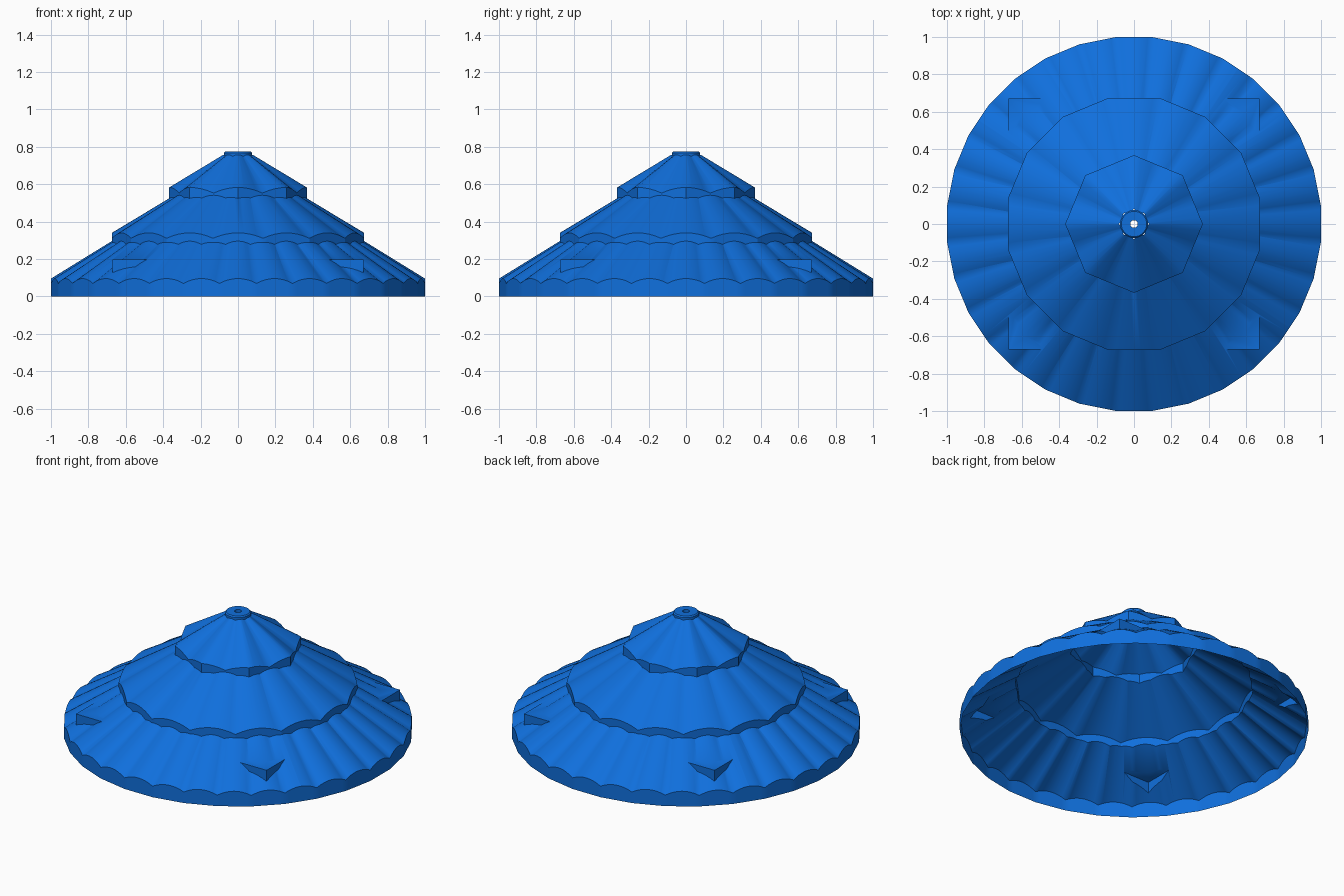
import bpy, bmesh, math

if "Cube" in bpy.data.objects:
    bpy.data.objects.remove(bpy.data.objects["Cube"])

blue = bpy.data.materials.new("roof blue")
blue.diffuse_color = (0.005, 0.16, 0.72, 1)
blue.use_nodes = True
blue.node_tree.nodes["Principled BSDF"].inputs["Base Color"].default_value = blue.diffuse_color


def make_object(name, bm):
    bmesh.ops.recalc_face_normals(bm, faces=bm.faces[:])
    me = bpy.data.meshes.new(name)
    bm.to_mesh(me)
    bm.free()
    me.materials.append(blue)
    ob = bpy.data.objects.new(name, me)
    bpy.context.collection.objects.link(ob)
    return ob


def tier(name, sides, radius, start, z0, valley, crest, apex, crest_on_corner=False, seg=8):
    """Solid polygonal tier whose top is a fan of curved pleats."""
    bm = bmesh.new()
    low, high = [], []
    for i in range(sides):
        a, b = [(start + (i + j) * 2 * math.pi / sides) for j in (0, 1)]
        for s in range(seg):
            k = s / seg
            x = radius * (math.cos(a) * (1 - k) + math.cos(b) * k)
            y = radius * (math.sin(a) * (1 - k) + math.sin(b) * k)
            u = abs(2 * k - 1)
            if crest_on_corner:
                u = 1 - u
            low.append(bm.verts.new((x, y, z0)))
            high.append(bm.verts.new((x, y, valley + (crest - valley) * (1 - u * u))))
    tip = bm.verts.new((0, 0, apex))
    n = len(low)
    bm.faces.new(low[::-1])
    for i in range(n):
        j = (i + 1) % n
        bm.faces.new((low[i], low[j], high[j], high[i]))
        bm.faces.new((high[i], high[j], tip))
    return make_object(name, bm)


# three stacked pleated tiers
roof = tier("pleated_roof", 32, 1.004, math.pi / 32, 0, 0.07, 0.096, 0.712)
middle = tier("middle_tier", 16, 0.688, math.pi / 16, 0.27, 0.311, 0.34, 0.746)
upper = tier("upper_tier", 8, 0.368, 0, 0.52, 0.553, 0.583, 0.805, True)

# square block whose corners poke through the lowest tier
bm = bmesh.new()
bmesh.ops.create_cube(bm, size=1)
for v in bm.verts:
    v.co = (v.co.x * 1.34, v.co.y * 1.34, 0.11 + v.co.z * 0.176)
block = make_object("corner_block", bm)

# merge everything into one outer skin
for part in (middle, upper, block):
    m = roof.modifiers.new("join", "BOOLEAN")
    m.operation = "UNION"
    m.solver = "EXACT"
    m.object = part
skin = bpy.data.meshes.new_from_object(
    roof.evaluated_get(bpy.context.evaluated_depsgraph_get()))
roof.modifiers.clear()
roof.data = skin
for part in (middle, upper, block):
    bpy.data.objects.remove(part)

# open the underside and the tip
bm = bmesh.new()
bm.from_mesh(skin)
bmesh.ops.delete(bm, geom=[f for f in bm.faces if max(v.co.z for v in f.verts) < 1e-4],
                 context="FACES")
bmesh.ops.bisect_plane(bm, geom=bm.verts[:] + bm.edges[:] + bm.faces[:],
                       plane_co=(0, 0, 0.757), plane_no=(0, 0, 1), clear_outer=True)
bm.to_mesh(skin)
bm.free()

# ring cap with a small hole
profile = [(0.02, 0.745), (0.02, 0.775), (0.068, 0.775), (0.075, 0.768), (0.075, 0.745)]
bm = bmesh.new()
N = 32
rings = [[bm.verts.new((r * math.cos(i * 2 * math.pi / N), r * math.sin(i * 2 * math.pi / N), z))
          for i in range(N)] for r, z in profile]
for p in range(len(rings)):
    a, b = rings[p], rings[(p + 1) % len(rings)]
    for i in range(N):
        bm.faces.new((a[i], a[(i + 1) % N], b[(i + 1) % N], b[i]))
cap = make_object("top_ring", bm)

# smooth pleats, sharp steps
for ob in (roof, cap):
    bpy.ops.object.select_all(action="DESELECT")
    ob.select_set(True)
    bpy.context.view_layer.objects.active = ob
    bpy.ops.object.shade_smooth_by_angle(angle=math.radians(40))
